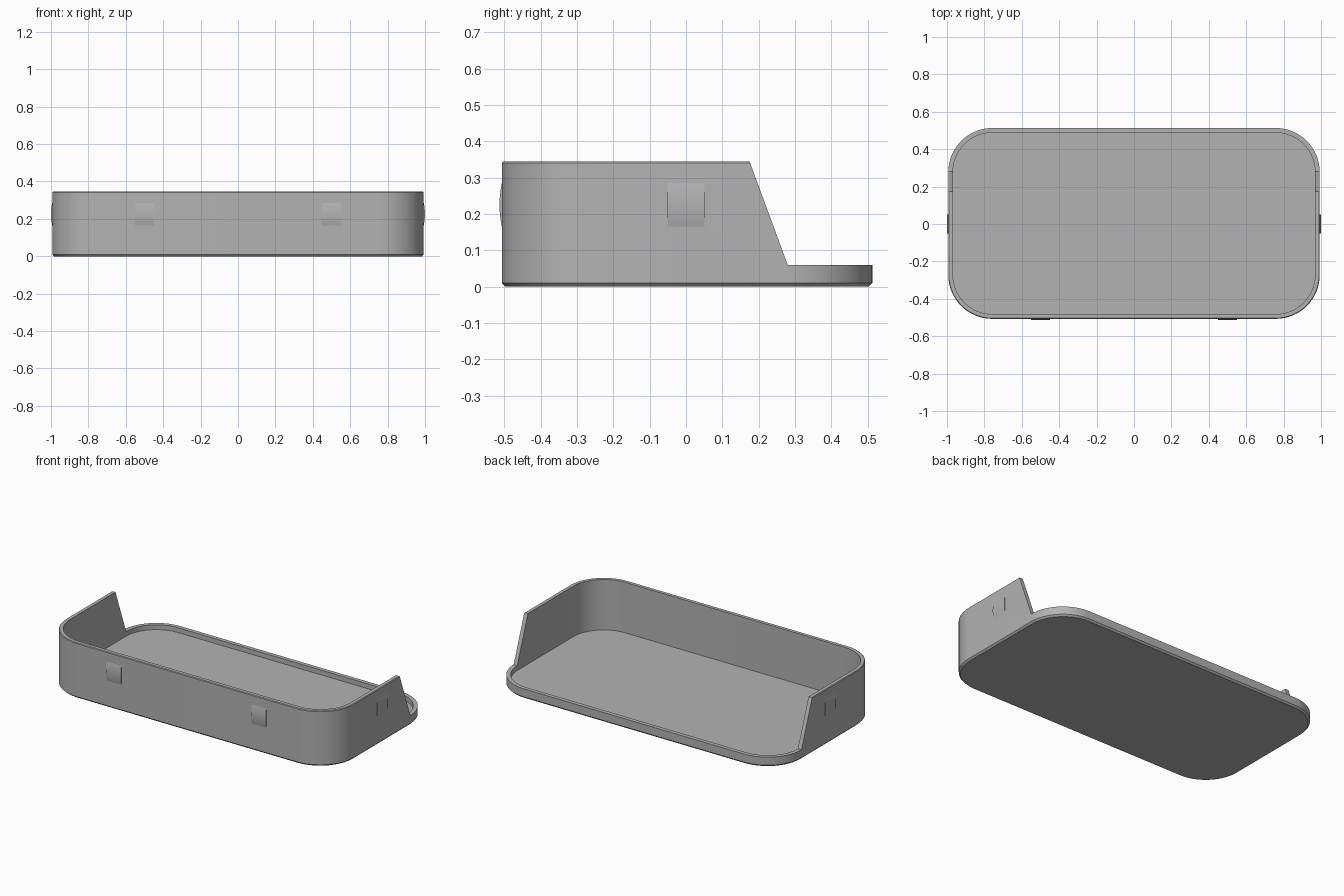
import bpy, bmesh, math
from mathutils import Matrix, Vector

if "Cube" in bpy.data.objects:
    bpy.data.objects.remove(bpy.data.objects["Cube"], do_unlink=True)

HALF_X, FRONT, BACK = 0.993, -0.507, 0.513
HEIGHT, RIM, FLOOR, WALL, RADIUS = 0.345, 0.06, 0.03, 0.025, 0.235

grey = bpy.data.materials.new("plain grey")
grey.use_nodes = True
grey.diffuse_color = (0.45, 0.45, 0.45, 1)
grey.node_tree.nodes["Principled BSDF"].inputs["Base Color"].default_value = (0.45, 0.45, 0.45, 1)


def rounded_outline(inset, z, steps=16):
    """Rounded rectangle, inset from the outer wall."""
    r = RADIUS - inset
    cx, y0, y1 = HALF_X - RADIUS, FRONT + RADIUS, BACK - RADIUS
    corners = [(cx, y1), (-cx, y1), (-cx, y0), (cx, y0)]
    points = []
    for i, (x, y) in enumerate(corners):
        for s in range(steps + 1):
            a = math.pi / 2 * (i + s / steps)
            points.append(Vector((x + r * math.cos(a), y + r * math.sin(a), z)))
    return points


def loft(name, outlines):
    """Closed solid through a stack of matching outlines."""
    bm = bmesh.new()
    rings = [[bm.verts.new(p) for p in o] for o in outlines]
    n = len(rings[0])
    for low, high in zip(rings, rings[1:]):
        for i in range(n):
            j = (i + 1) % n
            bm.faces.new((low[i], low[j], high[j], high[i]))
    bm.faces.new(rings[0][::-1])
    bm.faces.new(rings[-1])
    bmesh.ops.recalc_face_normals(bm, faces=bm.faces)
    mesh = bpy.data.meshes.new(name)
    bm.to_mesh(mesh)
    bm.free()
    mesh.materials.append(grey)
    obj = bpy.data.objects.new(name, mesh)
    bpy.context.collection.objects.link(obj)
    return obj


def smooth(obj):
    bpy.ops.object.select_all(action="DESELECT")
    obj.select_set(True)
    bpy.context.view_layer.objects.active = obj
    bpy.ops.object.shade_smooth_by_angle(angle=math.radians(25))


def cut(obj, cutter):
    mod = obj.modifiers.new(cutter.name, "BOOLEAN")
    mod.operation, mod.solver, mod.object = "DIFFERENCE", "EXACT", cutter
    bpy.context.view_layer.objects.active = obj
    bpy.ops.object.modifier_apply(modifier=mod.name)
    bpy.data.objects.remove(cutter, do_unlink=True)


# Tray body with small chamfers at the foot and the top edge
tray = loft("tray", [rounded_outline(i, z) for i, z in
                     [(0.01, 0), (0, 0.01), (0, HEIGHT - 0.004), (0.004, HEIGHT)]])

# Hollow inside
cut(tray, loft("cavity", [rounded_outline(WALL, z) for z in (FLOOR, 1)]))

# Open back: low rim and sloping ends of the side walls
slope = (0.28 - 0.175) / (HEIGHT - RIM)
top = 0.6
profile = [(0.28, RIM), (1, RIM), (1, top), (0.28 - slope * (top - RIM), top)]
cut(tray, loft("back_opening", [[Vector((x, y, z)) for y, z in profile] for x in (-2, 2)]))
smooth(tray)


# Shallow curved snap bumps on the front and the sides
def bump(name, place, turn):
    arc = []
    for s in range(17):
        t = s / 8 - 1
        arc.append((-0.0065 * (1 - t * t), 0.225 + 0.06 * t))
    arc += [(0.01, 0.285), (0.01, 0.165)]
    obj = loft(name, [[Vector((x, y, z)) for y, z in arc] for x in (-0.051, 0.051)])
    obj.data.transform(Matrix.Translation(place) @ Matrix.Rotation(turn, 4, "Z"))
    smooth(obj)


for side, word in ((1, "left"), (-1, "right")):
    bump("front_bump_" + word, Vector((0.5 * side, FRONT, 0)), 0)
    bump("side_bump_" + word, Vector((HALF_X * side, 0, 0)), side * math.pi / 2)
